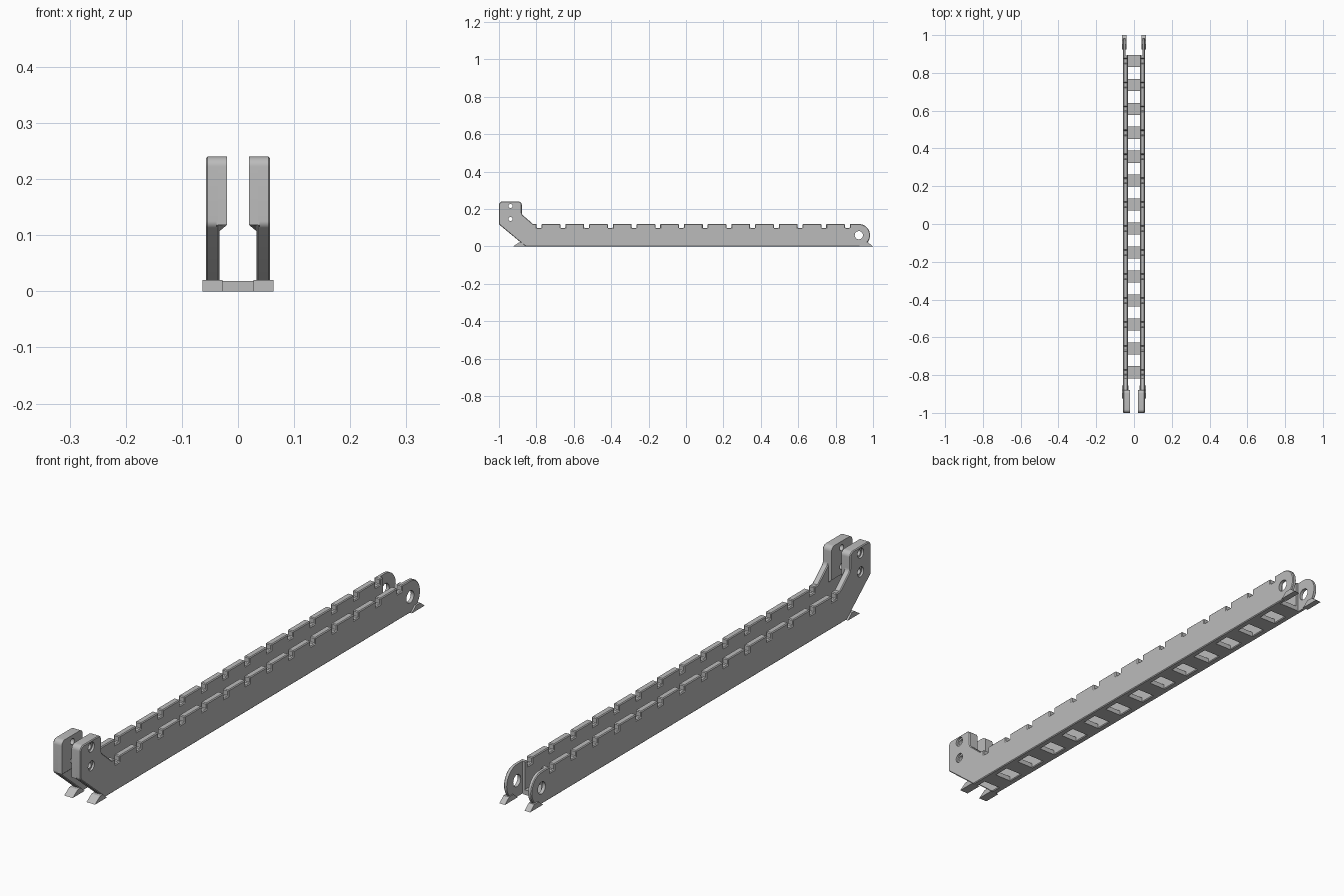
import bpy, bmesh, math
from mathutils import Vector, Matrix

if "Cube" in bpy.data.objects:
    bpy.data.objects.remove(bpy.data.objects["Cube"])

GREY = (0.5, 0.5, 0.5, 1)
metal = bpy.data.materials.new("grey metal")
metal.use_nodes = True
metal.diffuse_color = GREY
metal.node_tree.nodes["Principled BSDF"].inputs["Base Color"].default_value = GREY

PITCH, FIRST, COUNT = 0.1268, -0.785, 14
rung_ys = [FIRST + PITCH * i for i in range(COUNT)]


def finish(name, bm):
    bmesh.ops.recalc_face_normals(bm, faces=bm.faces)
    mesh = bpy.data.meshes.new(name)
    bm.to_mesh(mesh)
    bm.free()
    mesh.materials.append(metal)
    ob = bpy.data.objects.new(name, mesh)
    bpy.context.collection.objects.link(ob)
    return ob


def rounded(points, steps=10):
    """Replace each (y, z, radius) corner by a fillet arc."""
    out = []
    for i, (y, z, r) in enumerate(points):
        p = Vector((y, z))
        if r == 0:
            out.append(p)
            continue
        a = (Vector(points[i - 1][:2]) - p).normalized()
        b = (Vector(points[(i + 1) % len(points)][:2]) - p).normalized()
        half = a.angle(b) / 2
        centre = p + (a + b).normalized() * (r / math.sin(half))
        start = p + a * (r / math.tan(half)) - centre
        end = p + b * (r / math.tan(half)) - centre
        sweep = start.angle_signed(end)
        for k in range(steps + 1):
            out.append(centre + Matrix.Rotation(-sweep * k / steps, 2) @ start)
    return out


def prism(name, outline, x0, x1):
    bm = bmesh.new()
    face = bm.faces.new([bm.verts.new((x0, p[0], p[1])) for p in outline])
    moved = bmesh.ops.extrude_face_region(bm, geom=[face])["geom"]
    bmesh.ops.translate(bm, vec=(x1 - x0, 0, 0),
                        verts=[v for v in moved if isinstance(v, bmesh.types.BMVert)])
    return finish(name, bm)


def apply(ob, kind, **settings):
    mod = ob.modifiers.new(kind.title(), kind)
    for key, value in settings.items():
        setattr(mod, key, value)
    bpy.ops.object.select_all(action='DESELECT')
    bpy.context.view_layer.objects.active = ob
    ob.select_set(True)
    bpy.ops.object.modifier_apply(modifier=mod.name)


def cut(ob, cutter):
    cutter.hide_render = True
    apply(ob, 'BOOLEAN', operation='DIFFERENCE', solver='EXACT', object=cutter)
    bpy.data.objects.remove(cutter)


def drill(ob, y, z, r, x0=0, x1=0.1):
    ring = [(y + r * math.cos(math.tau * k / 32), z + r * math.sin(math.tau * k / 32))
            for k in range(32)]
    cut(ob, prism("drill", ring, x0, x1))


def smooth(ob):
    bpy.ops.object.select_all(action='DESELECT')
    bpy.context.view_layer.objects.active = ob
    ob.select_set(True)
    bpy.ops.object.shade_smooth_by_angle(angle=math.radians(30))


def mirror(ob):
    apply(ob, 'MIRROR')
    smooth(ob)


# Side plate: raised head, notched top edge, rounded tail
top = []
for y in rung_ys:
    top += [(y - 0.013, 0.12, 0), (y - 0.013, 0.098, 0),
            (y + 0.013, 0.098, 0), (y + 0.013, 0.12, 0)]
outline = [(-0.858, 0, 0.02), (-1, 0.118, 0.015), (-1, 0.24, 0.018),
           (-0.878, 0.24, 0.018), (-0.878, 0.172, 0.02), (-0.818, 0.12, 0)]
outline += top + [(0.984, 0.12, 0.0598), (0.984, 0, 0.0598)]
plate = prism("side_plates", rounded(outline), 0.033, 0.057)
apply(plate, 'BEVEL', width=0.003, segments=1, limit_method='ANGLE',
      angle_limit=math.radians(60))

# Thin the tail from the inside and drill its pivot hole
cut(plate, prism("recess", [(0.893, -0.1), (1.1, -0.1), (1.1, 0.2), (0.893, 0.2)],
                 0.0, 0.044))
drill(plate, 0.924, 0.06, 0.022)

# Inner head pads with a sloped lower edge
pad_outline = [(-0.982, 0.103, 0), (-1, 0.118, 0), (-1, 0.24, 0.018),
               (-0.878, 0.24, 0.018), (-0.878, 0.103, 0)]
pad = prism("head_pads", rounded(pad_outline), 0.02, 0.038)
for v in pad.data.vertices:
    if v.co.x < 0.03:
        v.co.z = max(v.co.z, 0.118)

# Head bolt holes, counterbored on the outside
for z in (0.147, 0.216):
    for part in (plate, pad):
        drill(part, -0.938, z, 0.011)
    drill(plate, -0.938, z, 0.018, 0.049, 0.1)
mirror(plate)
mirror(pad)

# Wedge feet at both ends
front = [(-0.925, 0), (-0.895, 0.02), (-0.878, 0.02), (-0.856, 0)]
back = [(0.925, 0), (0.95, 0.02), (0.975, 0.02), (1, 0)]
mirror(prism("front_feet", front, 0.028, 0.063))
mirror(prism("back_feet", back, 0.04, 0.063))

# Floor rungs joining the two plates
bm = bmesh.new()
for y in rung_ys:
    bmesh.ops.create_cube(bm, size=1, matrix=Matrix.Translation((0, y, 0.009))
                          @ Matrix.Diagonal((0.074, 0.064, 0.018, 1)))
finish("floor_rungs", bm)
